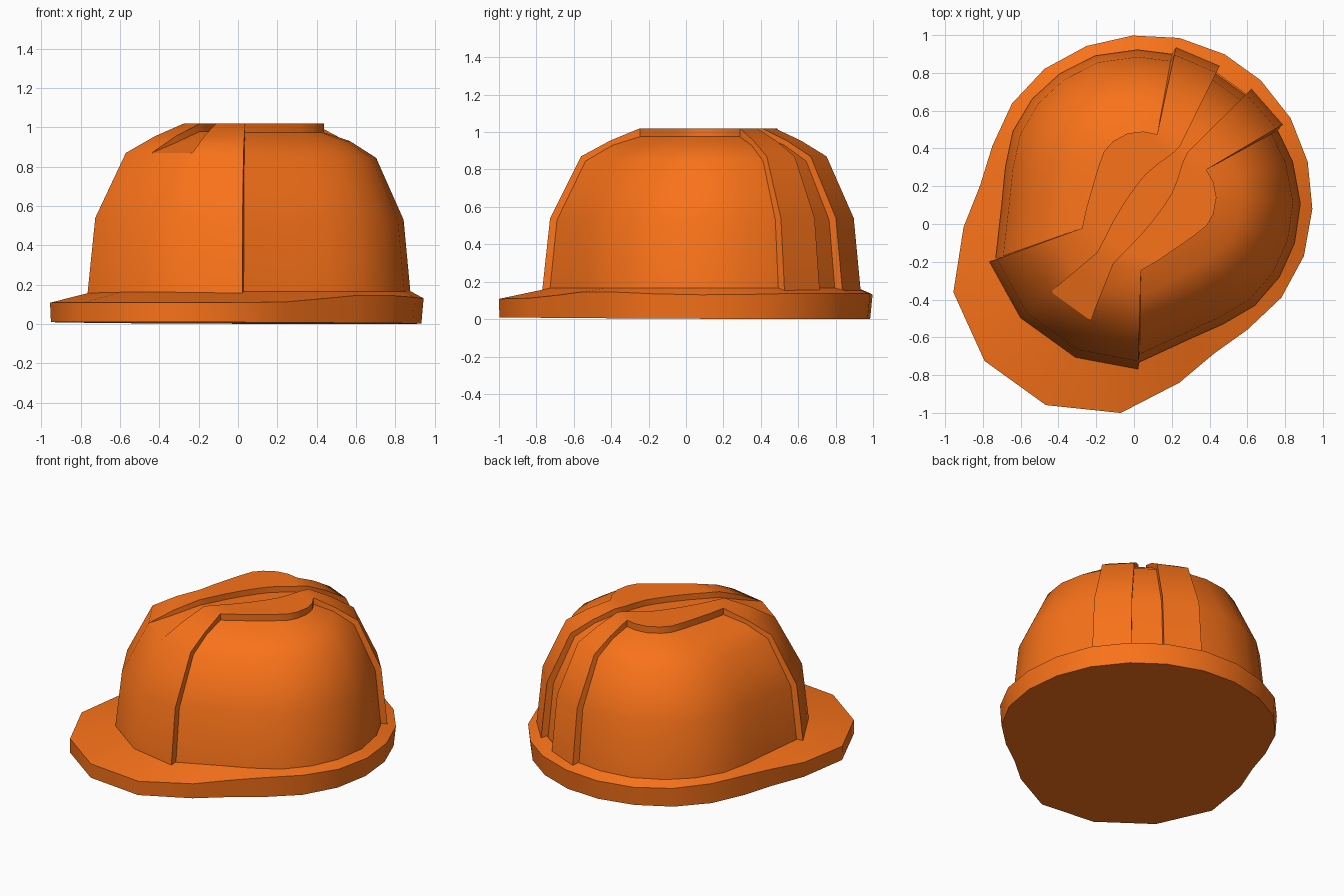
import bpy, bmesh, math
from mathutils import Matrix, Vector

if "Cube" in bpy.data.objects:
    bpy.data.objects.remove(bpy.data.objects["Cube"])

# The helmet is built facing -y and symmetric in x, then turned into place
TURN = Matrix.Translation((-0.015, 0.01, 0)) @ Matrix.Rotation(math.radians(-35.8), 4, 'Z')
orange = bpy.data.materials.new("orange_plastic")
orange.diffuse_color = (0.95, 0.17, 0.01, 1)
orange.use_nodes = True
orange.node_tree.nodes["Principled BSDF"].inputs["Base Color"].default_value = orange.diffuse_color


def grid(bm, rows, mirror=True):
    """Quads between neighbouring rows of points, plus the mirrored half."""
    for s in ((1, -1) if mirror else (1,)):
        vs = [[bm.verts.new((x * s, y, z)) for x, y, z in r] for r in rows]
        for a, b in zip(vs, vs[1:]):
            for i in range(len(a) - 1):
                bm.faces.new((a[i], a[i + 1], b[i + 1], b[i]))


def flip(row):
    return [(-x, y, z) for x, y, z in row]


def at(pts, z):
    return [(x, y, z) for x, y in pts]


def finish(bm, name):
    bmesh.ops.remove_doubles(bm, verts=bm.verts, dist=0.0008)
    bmesh.ops.dissolve_degenerate(bm, edges=bm.edges, dist=0.0005)
    bmesh.ops.recalc_face_normals(bm, faces=bm.faces)
    bm.transform(TURN)
    me = bpy.data.meshes.new(name)
    bm.to_mesh(me)
    bm.free()
    ob = bpy.data.objects.new(name, me)
    bpy.context.collection.objects.link(ob)
    me.materials.append(orange)
    bpy.ops.object.select_all(action='DESELECT')
    ob.select_set(True)
    bpy.context.view_layer.objects.active = ob
    bpy.ops.object.shade_smooth_by_angle(angle=math.radians(36))


# Half outlines, front to back: panel foot and brim rim
foot = [(.469, -.575), (.61, -.325), (.709, -.155), (.789, .025), (.806, .223),
        (.766, .416), (.668, .604), (.506, .759), (.345, .847)]
rim = [(.2, -1.05, .108), (.546, -.852, .108), (.704, -.541, .112), (.763, -.308, .128),
       (.832, -.103, .145), (.879, .14, .145), (.847, .389, .135), (.737, .618, .13),
       (.571, .806, .132), (.363, .94, .137), (.118, 1.01, .137)]

# Brim
bm = bmesh.new()
inner = at([(.17, -.735)] + foot + [(.1, .905)], .165)
low = [(x * .99, y * (.985 if y > 0 else 1), .005 - .005 * y) for x, y, z in rim]
rows = [inner, rim, low]
rows = [r + flip(r)[::-1] for r in rows]
rows = [r + r[:1] for r in rows]
grid(bm, rows, mirror=False)
bm.faces.new([bm.verts.new(p) for p in rows[2][:-1]])
finish(bm, "brim")

# Dome: every column follows the same curve from its foot to its top point
T = [0, .085, .4, .7, 1]
BAND = [.13, .54, .87, .955, 1.02]
PANEL = [.13, .53, .845, .93, .975]


def column(base, top, zs):
    return [(*Vector(base).lerp(Vector(top), t), z) for t, z in zip(T, zs)]


crest_out = [(.192, -.178), (.235, -.08), (.275, .03), (.31, .13), (.336, .22),
             (.328, .29), (.29, .37), (.228, .427), (.16, .458)]
crest_in = [(.05, -.235), (.062, -.15), (.078, -.05), (.088, .06), (.09, .17),
            (.085, .25), (.065, .33), (.038, .41), (.025, .473)]

bm = bmesh.new()
front = column((.18, -.757), crest_in[0], BAND)
groove_back = column((.1, .9), crest_in[-1], PANEL[:4] + [.98])
cols = [front, column((.487, -.612), crest_out[0], BAND)]
cols += [column(f, t, PANEL) for f, t in zip(foot, crest_out)]
cols += [column((.349, .89), crest_out[-1], BAND),
         column((.104, .946), crest_in[-1], BAND), groove_back]
grid(bm, cols)

# Raised front band and the groove running out into it
grid(bm, [front[:3], flip(front[:3])], mirror=False)
groove_front = [front[2], (*front[3][:2], .922), (*front[4][:2], .98)]
grid(bm, [front[2:], groove_front])
grid(bm, [groove_front, flip(groove_front)], mirror=False)
grid(bm, [groove_back, flip(groove_back)], mirror=False)

# Crest on top: outer step, flat top, groove wall, groove floor
floor = at(crest_in, .98)
grid(bm, [at(crest_out, .975), at(crest_out, 1.02), at(crest_in, 1.02), floor])
grid(bm, [floor, flip(floor)], mirror=False)
finish(bm, "dome")
